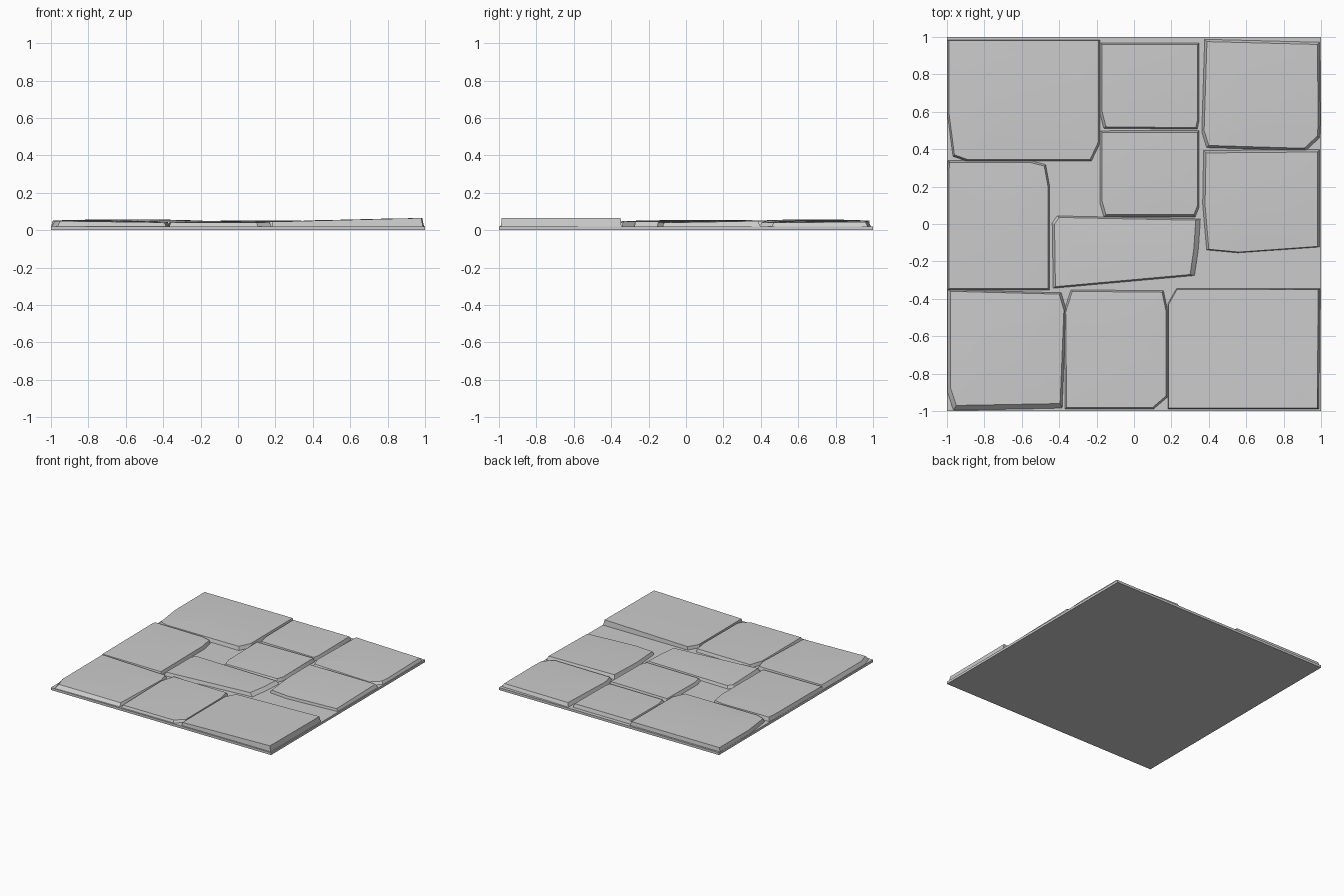
import bpy, bmesh

TOP_OF_BASE = 0.02


def finish(bm, name):
    bmesh.ops.recalc_face_normals(bm, faces=bm.faces)
    me = bpy.data.meshes.new(name)
    bm.to_mesh(me)
    bm.free()
    ob = bpy.data.objects.new(name, me)
    bpy.context.collection.objects.link(ob)
    bpy.ops.object.select_all(action='DESELECT')
    ob.select_set(True)
    bpy.context.view_layer.objects.active = ob
    bpy.ops.object.shade_smooth_by_angle(angle=0.4)
    return ob


def stone(name, box, z, tilt_x, tilt_y, crown, top):
    """Chipped slab: wider foot filling box, tilted and gently crowned top."""
    x0, x1, y0, y1 = box
    xs, ys = [p[0] for p in top], [p[1] for p in top]
    a0, a1, b0, b1 = min(xs), max(xs), min(ys), max(ys)
    cx, cy = (a0 + a1) / 2, (b0 + b1) / 2

    def height(x, y):
        return z + tilt_x * (x - cx) / (a1 - a0) + tilt_y * (y - cy) / (b1 - b0)

    bm = bmesh.new()
    foot = [(x0 + (x - a0) / (a1 - a0) * (x1 - x0),
             y0 + (y - b0) / (b1 - b0) * (y1 - y0)) for x, y in top]
    rings = [[bm.verts.new((x, y, TOP_OF_BASE - 0.005)) for x, y in foot]]
    for s in (1, 0.75, 0.4):
        ring = []
        for px, py in top:
            x, y = cx + (px - cx) * s, cy + (py - cy) * s
            ring.append(bm.verts.new((x, y, height(x, y) + crown * (1 - s * s))))
        rings.append(ring)
    n = len(top)
    for lo, hi in zip(rings, rings[1:]):
        for i in range(n):
            j = (i + 1) % n
            bm.faces.new((lo[i], lo[j], hi[j], hi[i]))
    bm.faces.new(rings[0])
    bm.faces.new(rings[-1])
    finish(bm, name)


# thin mortar bed under the stones
bm = bmesh.new()
bmesh.ops.create_cube(bm, size=1)
for v in bm.verts:
    v.co = (v.co.x * 2, v.co.y * 2, (v.co.z + 0.5) * TOP_OF_BASE)
finish(bm, "mortar_base")

# back row
stone("stone_back_left", (-1, -0.18, 0.335, 0.985), 0.05, 0, 0.002, 0.008,
      [(-0.99, 0.98), (-0.19, 0.98), (-0.19, 0.44), (-0.235, 0.345),
       (-0.89, 0.345), (-0.96, 0.37), (-0.99, 0.6)])
stone("stone_back_middle", (-0.185, 0.35, 0.505, 0.97), 0.047, 0, 0.004, 0.004,
      [(-0.17, 0.96), (0.34, 0.96), (0.34, 0.56), (0.33, 0.515),
       (-0.15, 0.52), (-0.17, 0.6)])
stone("stone_back_right", (0.36, 1, 0.39, 0.99), 0.045, -0.006, 0.004, 0.006,
      [(0.39, 0.975), (0.98, 0.96), (0.985, 0.55), (0.98, 0.47),
       (0.91, 0.405), (0.40, 0.42), (0.375, 0.5)])

# middle row
stone("stone_centre_upper", (-0.185, 0.35, 0.035, 0.5), 0.046, 0.004, 0.006, 0.004,
      [(-0.17, 0.49), (0.34, 0.49), (0.34, 0.1), (0.32, 0.05),
       (-0.15, 0.05), (-0.17, 0.12)])
stone("stone_middle_left", (-1, -0.45, -0.355, 0.34), 0.048, -0.004, 0.004, 0.006,
      [(-0.985, 0.33), (-0.56, 0.33), (-0.48, 0.31), (-0.46, 0.2),
       (-0.46, -0.345), (-0.99, -0.345), (-0.99, 0.28)])
stone("stone_middle_right", (0.365, 0.995, -0.155, 0.4), 0.046, -0.004, 0.01, 0.005,
      [(0.385, 0.38), (0.98, 0.385), (0.98, -0.12), (0.56, -0.15),
       (0.40, -0.135), (0.38, 0.1)])
stone("stone_centre_lower", (-0.44, 0.36, -0.345, 0.045), 0.045, 0, -0.006, 0.004,
      [(-0.40, 0.035), (0.33, 0.02), (0.32, -0.13), (0.30, -0.27),
       (-0.42, -0.335), (-0.425, 0)])

# front row
stone("stone_front_left", (-1, -0.36, -1, -0.35), 0.046, -0.008, 0.002, 0.006,
      [(-0.98, -0.36), (-0.40, -0.375), (-0.375, -0.46), (-0.395, -0.96),
       (-0.95, -0.97), (-0.98, -0.88)])
stone("stone_front_middle", (-0.375, 0.18, -0.99, -0.35), 0.042, 0, 0.004, 0.004,
      [(-0.33, -0.36), (0.15, -0.365), (0.17, -0.46), (0.17, -0.92),
       (0.1, -0.98), (-0.36, -0.98), (-0.365, -0.47)])
stone("stone_front_right", (0.18, 0.995, -0.99, -0.345), 0.055, 0.02, 0, 0.002,
      [(0.23, -0.35), (0.985, -0.35), (0.98, -0.985), (0.185, -0.985),
       (0.185, -0.43)])
